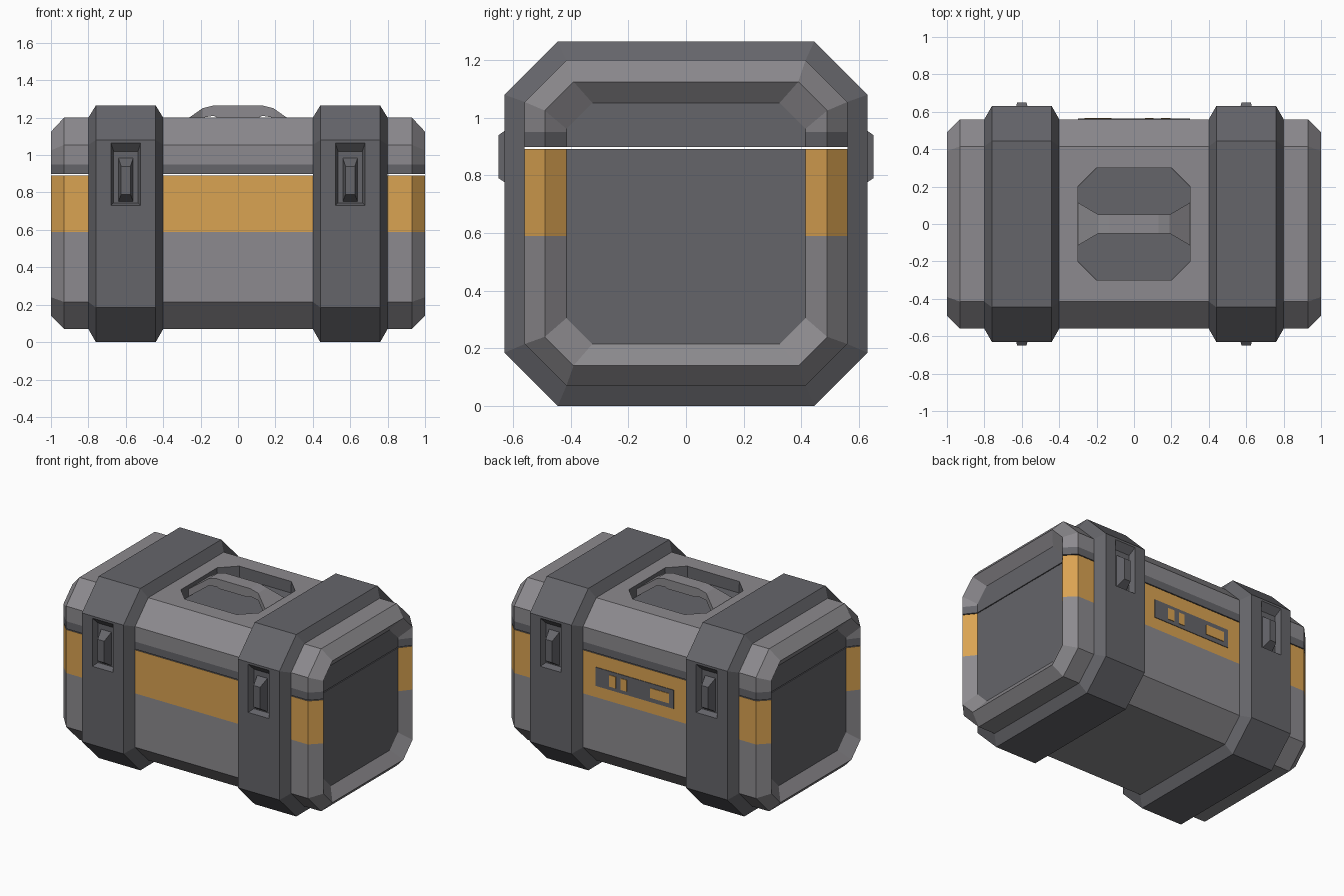
import bpy, bmesh
from math import cos, sin, pi, sqrt
from mathutils import Vector

if "Cube" in bpy.data.objects:
    bpy.data.objects.remove(bpy.data.objects["Cube"])

SEAM = 0.895


def material(name, rgb):
    m = bpy.data.materials.new(name)
    m.diffuse_color = [((c / 255 + 0.055) / 1.055) ** 2.4 for c in rgb] + [1]
    m.use_nodes = True
    m.node_tree.nodes["Principled BSDF"].inputs["Base Color"].default_value = m.diffuse_color
    return m


MATS = [material("light_grey", (140, 138, 142)),
        material("dark_grey", (101, 101, 106)),
        material("orange", (218, 163, 82))]
LIGHT, DARK, ORANGE = range(3)


def finish(bm, name):
    bmesh.ops.recalc_face_normals(bm, faces=bm.faces[:])
    me = bpy.data.meshes.new(name)
    for m in MATS:
        me.materials.append(m)
    bm.to_mesh(me)
    bm.free()
    ob = bpy.data.objects.new(name, me)
    bpy.context.collection.objects.link(ob)
    return ob


def loft(rings, caps=True, mat=LIGHT):
    bm = bmesh.new()
    vs = [[bm.verts.new(p) for p in r] for r in rings]
    n = len(rings[0])
    for a, b in zip(vs, vs[1:]):
        for i in range(n):
            bm.faces.new((a[i], a[(i + 1) % n], b[(i + 1) % n], b[i]))
    if caps:
        bm.faces.new(vs[0])
        bm.faces.new(vs[-1])
    for f in bm.faces:
        f.material_index = mat
    bmesh.ops.recalc_face_normals(bm, faces=bm.faces[:])
    return bm


def octagon(x, hy, z0, z1, c):
    return [Vector((x, y, z)) for y, z in (
        (-hy, z0 + c), (-hy + c, z0), (hy - c, z0), (hy, z0 + c),
        (hy, z1 - c), (hy - c, z1), (-hy + c, z1), (-hy, z1 - c))]


def bisect(bm, co, no, faces=None, **kw):
    faces = faces or bm.faces[:]
    geom = faces + list({e for f in faces for e in f.edges}) \
        + list({v for f in faces for v in f.verts})
    return bmesh.ops.bisect_plane(bm, geom=geom, dist=1e-5, plane_co=co,
                                  plane_no=no, **kw)["geom_cut"]


def half(bm, upper, gap, cap):
    """Copy of the part above or below the lid seam."""
    b = bm.copy()
    z = SEAM + (gap if upper else -gap)
    cut = bisect(b, (0, 0, z), (0, 0, 1), clear_inner=upper, clear_outer=not upper)
    if cap:
        bmesh.ops.edgeloop_fill(b, edges=[e for e in cut if isinstance(e, bmesh.types.BMEdge)])
    bmesh.ops.recalc_face_normals(b, faces=b.faces[:])
    return b


def carve(bm, normal, planes, depth, taper):
    """Sink a recess bounded by planes into faces pointing along normal."""
    normal = Vector(normal)
    level = max(v.co.dot(normal) for v in bm.verts)

    def pick(f):
        return f.normal.dot(normal) > 0.99 and f.calc_center_median().dot(normal) > level - 0.01

    for co, no in planes:
        bisect(bm, co, no, [f for f in bm.faces if pick(f)])
        bm.normal_update()
    inside = [f for f in bm.faces if pick(f) and all(
        (f.calc_center_median() - Vector(co)).dot(Vector(no)) < 0 for co, no in planes)]
    walls = bmesh.ops.inset_region(bm, faces=inside, thickness=taper, depth=0,
                                   use_even_offset=True)["faces"]
    floor = list({v for f in inside for v in f.verts})
    for v in floor:
        v.co -= normal * depth
    for f in inside + walls:
        f.material_index = DARK
    bm.normal_update()
    return floor


def box(name, x0, x1, y0, y1, z0, z1, mat):
    finish(loft([[(x, y0, z0), (x, y1, z0), (x, y1, z1), (x, y0, z1)]
                 for x in (x0, x1)], mat=mat), name)


# Case shell: octagonal tube with bevelled rims and recessed end panels
stations = [(0.94, 0.415, 0.215, 1.052, 0.09), (1, 0.49, 0.14, 1.125, 0.1),
            (0.93, 0.56, 0.07, 1.2, 0.145)]
rings = [octagon(-x, *s) for x, *s in stations]
rings += [octagon(x, *s) for x, *s in reversed(stations)]
shell = loft(rings)
for z in (0.59, 0.95):
    bisect(shell, (0, 0, z), (0, 0, 1))

for upper, name in ((False, "case_base"), (True, "case_lid")):
    b = half(shell, upper, 0.003, True)
    for f in b.faces:
        c = f.calc_center_median()
        seam_cap = abs(f.normal.z) > 0.9 and abs(c.z - SEAM) < 0.01
        if abs(f.normal.x) > 0.99 or seam_cap or SEAM < c.z < 0.95:
            f.material_index = DARK
        elif 0.59 < c.z < SEAM:
            f.material_index = ORANGE
    if upper:
        # Octagonal handle well in the lid
        planes = []
        for k in range(8):
            d = Vector((cos(k * pi / 4), sin(k * pi / 4), 0))
            planes.append((d * (0.5 / sqrt(2) if k % 2 else 0.3), d))
        carve(b, (0, 0, 1), planes, 0.08, 0.001)
    finish(b, name)

# Straps with latch recesses front and back, split at the seam
for sx, side in ((-1, "left"), (1, "right")):
    cx = 0.6 * sx
    inner, outer = (0.56, 0.07, 1.2, 0.145), (0.63, 0, 1.265, 0.185)
    strap = loft([octagon(cx + dx, *s) for dx, s in (
        (-0.2, inner), (-0.16, outer), (0.16, outer), (0.2, inner))], False, DARK)
    for sy in (-1, 1):
        planes = [((cx - 0.08, 0, 0), (-1, 0, 0)), ((cx + 0.08, 0, 0), (1, 0, 0)),
                  ((0, 0, 0.73), (0, 0, -1)), ((0, 0, 1.065), (0, 0, 1))]
        for v in carve(strap, (0, sy, 0), planes, 0.04, 0.015):
            if v.co.z > 1:
                v.co.z = 1.02
        # Latch lever
        lever = [[(cx + x, sy * y, z) for x, z in ((-w, z0), (w, z0), (w, z1), (-w, z1))]
                 for y, w, z0, z1 in ((0.588, 0.04, 0.75, 0.985), (0.65, 0.025, 0.79, 0.94))]
        finish(loft(lever, mat=DARK), f"latch_lever_{side}_{'front' if sy < 0 else 'back'}")
    for upper in (False, True):
        finish(half(strap, upper, 0, False), f"strap_{side}_{'lid' if upper else 'base'}")
    strap.free()
shell.free()

# Carry handle
prof = [(0.3, 0.115, 1.12, 1.173), (0.19, 0.05, 1.2, 1.25),
        (0.13, 0.05, 1.21, 1.265), (0.11, 0.05, 1.2, 1.265)]
prof = [(-x, *r) for x, *r in prof] + [tuple(p) for p in reversed(prof)]
finish(loft([[(x, -w, a), (x, w, a), (x, w, b), (x, -w, b)] for x, w, a, b in prof]),
       "carry_handle")

# Control plate on the back with three orange windows
box("control_plate", -0.3, 0.3, 0.555, 0.564, 0.67, 0.8, DARK)
for i, (x0, x1, h) in enumerate(((0.145, 0.195, 0.04), (0.06, 0.105, 0.04), (-0.265, -0.12, 0.034))):
    box(f"control_window_{i + 1}", x0, x1, 0.56, 0.568, 0.735 - h, 0.735 + h, ORANGE)
